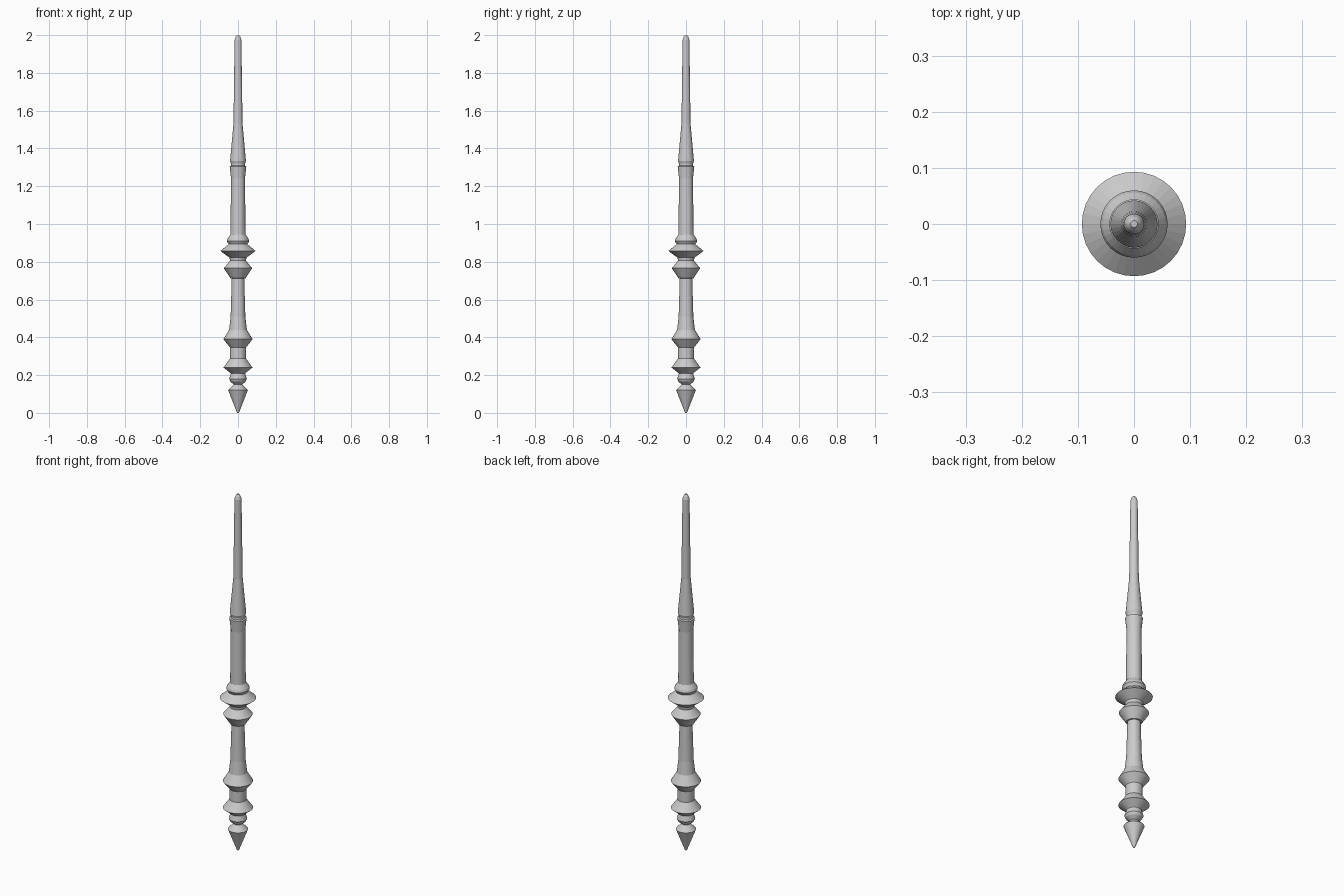
import bpy, bmesh
from math import cos, sin, tau

SIDES = 32

# (radius, height) from the pointed foot to the blunt tip
PROFILE = [
    (0.005, 0.0), (0.052, 0.12), (0.022, 0.15),                    # pointed pommel
    (0.043, 0.157), (0.047, 0.18), (0.03, 0.207), (0.04, 0.211),   # small bead
    (0.077, 0.24), (0.043, 0.287),                                 # lower ring
    (0.043, 0.347), (0.077, 0.39), (0.047, 0.44), (0.039, 0.51),   # second ring
    (0.033, 0.712), (0.04, 0.713),                                 # grip
    (0.075, 0.766), (0.042, 0.806), (0.045, 0.822),                # third ring
    (0.093, 0.857), (0.05, 0.893),                                 # guard disc
    (0.06, 0.91), (0.056, 0.922), (0.04, 0.945),                   # collar
    (0.037, 1.24), (0.044, 1.305),                                 # lower shaft
    (0.037, 1.309), (0.037, 1.32), (0.042, 1.334),                 # groove
    (0.024, 1.53), (0.018, 1.975), (0.013, 1.99), (0.006, 2.0),    # tapered shaft and tip
]
PROFILE[3] = (0.04, 0.165)
PROFILE[5] = (0.038, 0.208)


def lathe(name, profile):
    bm = bmesh.new()
    rings = [[bm.verts.new((r * cos(tau * i / SIDES), r * sin(tau * i / SIDES), z))
              for i in range(SIDES)] for r, z in profile]
    for a, b in zip(rings, rings[1:]):
        for i in range(SIDES):
            j = (i + 1) % SIDES
            bm.faces.new((a[i], a[j], b[j], b[i]))
    bm.faces.new(rings[0][::-1])
    bm.faces.new(rings[-1])
    mesh = bpy.data.meshes.new(name)
    bm.to_mesh(mesh)
    bm.free()
    obj = bpy.data.objects.new(name, mesh)
    bpy.context.collection.objects.link(obj)
    return obj


# Whole turned wand
lathe("turned_wand", PROFILE)
